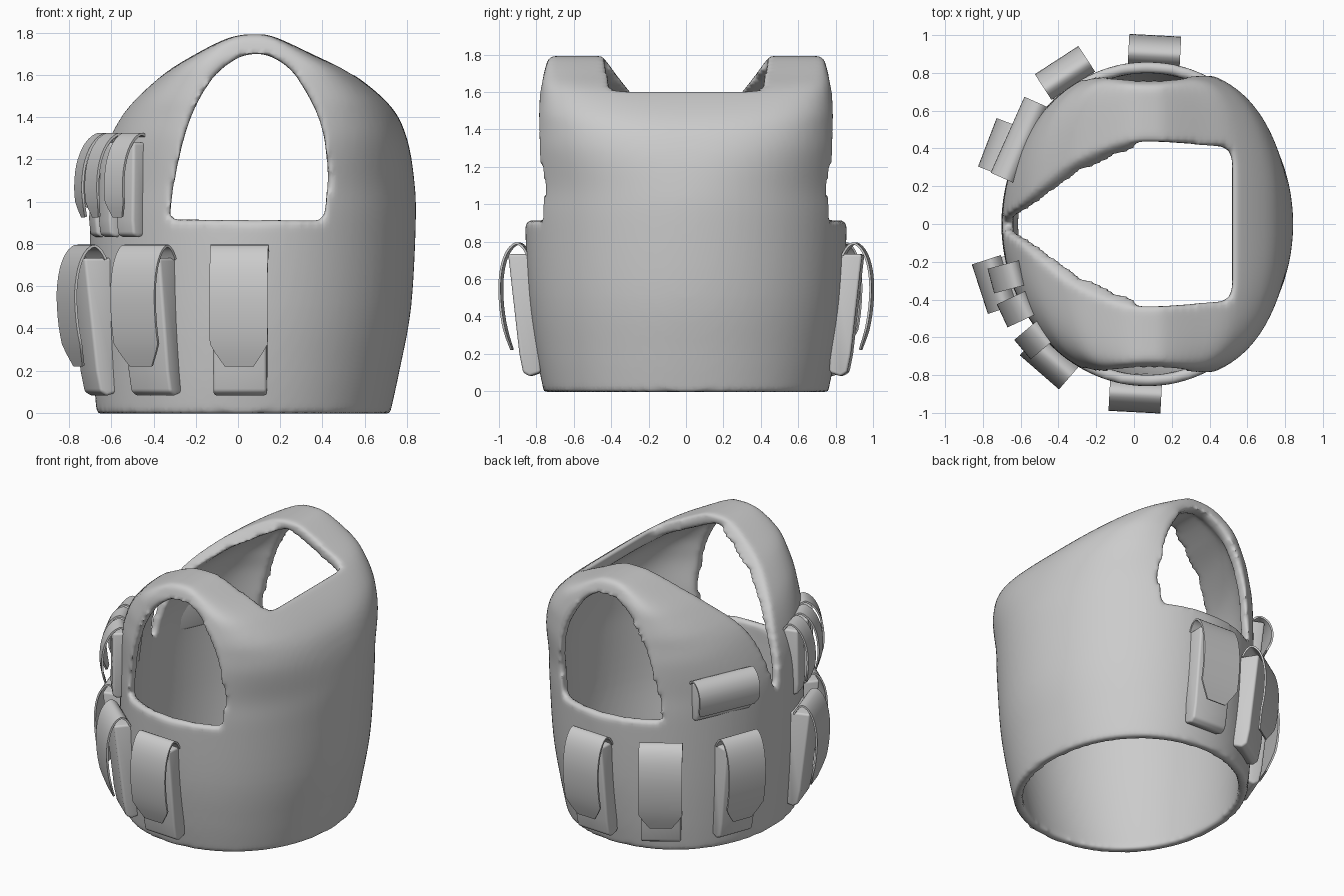
import bpy, bmesh, math
from mathutils import Vector, Matrix

if "Cube" in bpy.data.objects:
    bpy.data.objects.remove(bpy.data.objects["Cube"])

def make_object(name, bm):
    bmesh.ops.recalc_face_normals(bm, faces=bm.faces)
    me = bpy.data.meshes.new(name)
    bm.to_mesh(me)
    bm.free()
    ob = bpy.data.objects.new(name, me)
    bpy.context.collection.objects.link(ob)
    return ob

def activate(ob):
    bpy.ops.object.select_all(action='DESELECT')
    ob.select_set(True)
    bpy.context.view_layer.objects.active = ob

def apply_all(ob):
    activate(ob)
    for m in list(ob.modifiers):
        bpy.ops.object.modifier_apply(modifier=m.name)

def catmull(pts, steps):
    out = []
    for i in range(len(pts) - 1):
        p0, p1 = pts[max(i - 1, 0)], pts[i]
        p2, p3 = pts[i + 1], pts[min(i + 2, len(pts) - 1)]
        for s in range(steps):
            t = s / steps
            out.append([0.5 * (2*b + (c - a)*t + (2*a - 5*b + 4*c - d)*t*t + (3*b - a - 3*c + d)*t**3)
                        for a, b, c, d in zip(p0, p1, p2, p3)])
    out.append(list(pts[-1]))
    return out

def prism(name, pts, depth):
    """Extrude a closed 3D outline along a vector."""
    bm = bmesh.new()
    rings = [[bm.verts.new(Vector(p) + o) for p in pts] for o in (Vector(), Vector(depth))]
    n = len(pts)
    for i in range(n):
        j = (i + 1) % n
        bm.faces.new((rings[0][i], rings[0][j], rings[1][j], rings[1][i]))
    bm.faces.new(rings[0])
    bm.faces.new(rings[1][::-1])
    return make_object(name, bm)

# Vest body sections: z, front x, back x, half width, superellipse power
SECTIONS = [(-0.005, -.67, .72, .76, 2.1), (.2, -.685, .765, .80, 2.05), (.5, -.70, .82, .84, 2),
            (.9, -.70, .842, .86, 2), (1.1, -.68, .835, .85, 2.1), (1.3, -.61, .80, .835, 2.5),
            (1.45, -.52, .725, .815, 3), (1.6, -.36, .55, .785, 4.5), (1.7, -.2, .35, .76, 8),
            (1.77, -.06, .2, .74, 11), (1.793, .03, .13, .72, 12)]

def body_loft(name, t):
    bm = bmesh.new()
    rings, n = [], 96
    for k, (z, xf, xb, b, p) in enumerate(catmull(SECTIONS, 5)):
        z -= t * min(max((z - .9) / .8, 0), 1)
        if t and k == 0:
            z -= .05
        cx, a = (xf + xb) / 2, max((xb - xf) / 2 - t, .01)
        b -= t
        ring = []
        for i in range(n):
            w = 2 * math.pi * i / n
            c, s = math.cos(w), math.sin(w)
            r = (abs(c)**p + abs(s)**p) ** (-1 / p)
            ring.append(bm.verts.new((cx + a * r * c, b * r * s, z)))
        rings.append(ring)
    for r0, r1 in zip(rings, rings[1:]):
        for i in range(n):
            j = (i + 1) % n
            bm.faces.new((r0[i], r0[j], r1[j], r1[i]))
    bm.faces.new(rings[0])
    bm.faces.new(rings[-1])
    return make_object(name, bm)

vest = body_loft("vest_shell", 0)
inner = body_loft("inner_cutter", .06)

# Arm openings cut straight through both sides
arm = catmull([(.395, .915), (.415, .98), (.42, 1.2), (.38, 1.4), (.27, 1.6), (.17, 1.68), (.08, 1.70),
               (-.02, 1.67), (-.13, 1.57), (-.23, 1.38), (-.29, 1.15), (-.32, .95), (-.31, .92)], 4)
arm_cut = prism("arm_cutter", [(x, -2, z) for x, z in arm], (0, 4, 0))

# V shaped neck opening at the chest, squared one at the back
vee = catmull([(.012, .97), (.09, 1.3), (.18, 1.46), (.3, 1.6), (.4, 1.73), (.435, 1.8), (.435, 1.95)], 4)
neck_front = prism("neck_front_cutter", [(-1.2, y, z) for y, z in vee] +
                   [(-1.2, -y, z) for y, z in reversed(vee)], (1.27, 0, 0))
half = [(.0, .435), (.15, .435), (.46, .41), (.505, .39), (.52, .34)]
neck_back = prism("neck_back_cutter", [(x, y, 1.2) for x, y in half] +
                  [(x, -y, 1.2) for x, y in reversed(half)], (0, 0, 1))

for cutter in (inner, arm_cut, neck_front, neck_back):
    cutter.hide_render = True
    m = vest.modifiers.new("cut", 'BOOLEAN')
    m.operation, m.solver, m.object = 'DIFFERENCE', 'EXACT', cutter
# Rounded rims
m = vest.modifiers.new("remesh", 'REMESH')
m.mode, m.voxel_size, m.use_smooth_shade = 'VOXEL', .02, True
m = vest.modifiers.new("soften", 'SMOOTH')
m.factor, m.iterations = .5, 6
apply_all(vest)
for cutter in (inner, arm_cut, neck_front, neck_back):
    bpy.data.objects.remove(cutter)

# Pouch side profiles: outward distance, height fraction
BODY = [(-.08, .03), (-.02, 0), (.015, .03), (.035, .17), (.095, .92), (-.06, .92)]
FLAP = [(-.01, .91), (.005, .95), (.025, .985), (.055, 1), (.095, .95), (.125, .85), (.14, .7),
        (.135, .52), (.115, .35), (.08, .2)]

def pouch(name, x, y, angle, z0, w, h, k=1.0, lean=0.0, tip=.5):
    mat = Matrix.Translation((x, y, z0)) @ Matrix.Rotation(math.radians(angle), 4, 'Z')
    pos = lambda v, s: (v * k + lean * s, s * h)
    pts = [pos(v, s) for v, s in BODY]
    hw = w * .46
    body = prism(name + "_body", [(v, -hw, z) for v, z in pts], (0, 2 * hw, 0))
    body.matrix_world = mat
    m = body.modifiers.new("bevel", 'BEVEL')
    m.width, m.segments, m.limit_method = .014, 3, 'ANGLE'
    apply_all(body)
    bpy.ops.object.shade_smooth_by_angle(angle=math.radians(40))
    # Flap folding over the top with a cut-off tip
    bm = bmesh.new()
    rows = []
    path = catmull(FLAP, 3)
    for v, s in path:
        f = min(1, tip + (1 - tip) * (s - .2) / .14) if v > .06 else 1
        vv, zz = pos(v, s)
        rows.append([bm.verts.new((vv, u * f * w / 2, zz)) for u in (-1, 1)])
    for a, b in zip(rows, rows[1:]):
        bm.faces.new((a[0], a[1], b[1], b[0]))
    flap = make_object(name + "_flap", bm)
    flap.matrix_world = mat
    m = flap.modifiers.new("thickness", 'SOLIDIFY')
    m.thickness, m.offset = .012, 0
    apply_all(flap)
    bpy.ops.object.shade_smooth_by_angle(angle=math.radians(40))

# Large pouches around the waist
for i, (x, y, a) in enumerate([(.105, .853, 87), (-.33, .745, 123), (-.64, .38, 159),
                               (.01, -.85, -93), (-.405, -.675, -131), (-.677, -.30, -162)]):
    pouch(f"waist_pouch_{i + 1}", x, y, a, .08, .275, .71)
# Small pouches on one side of the chest
for i, (x, y, a) in enumerate([(-.675, -.28, -165), (-.62, -.45, -155), (-.525, -.61, -140)]):
    pouch(f"chest_pouch_{i + 1}", x, y, a, .83, .135, .49, .9, -.08)
# Wide pouch on the other side
pouch("wide_chest_pouch", -.585, .435, 156, .92, .44, .28, .75, -.03, .9)
